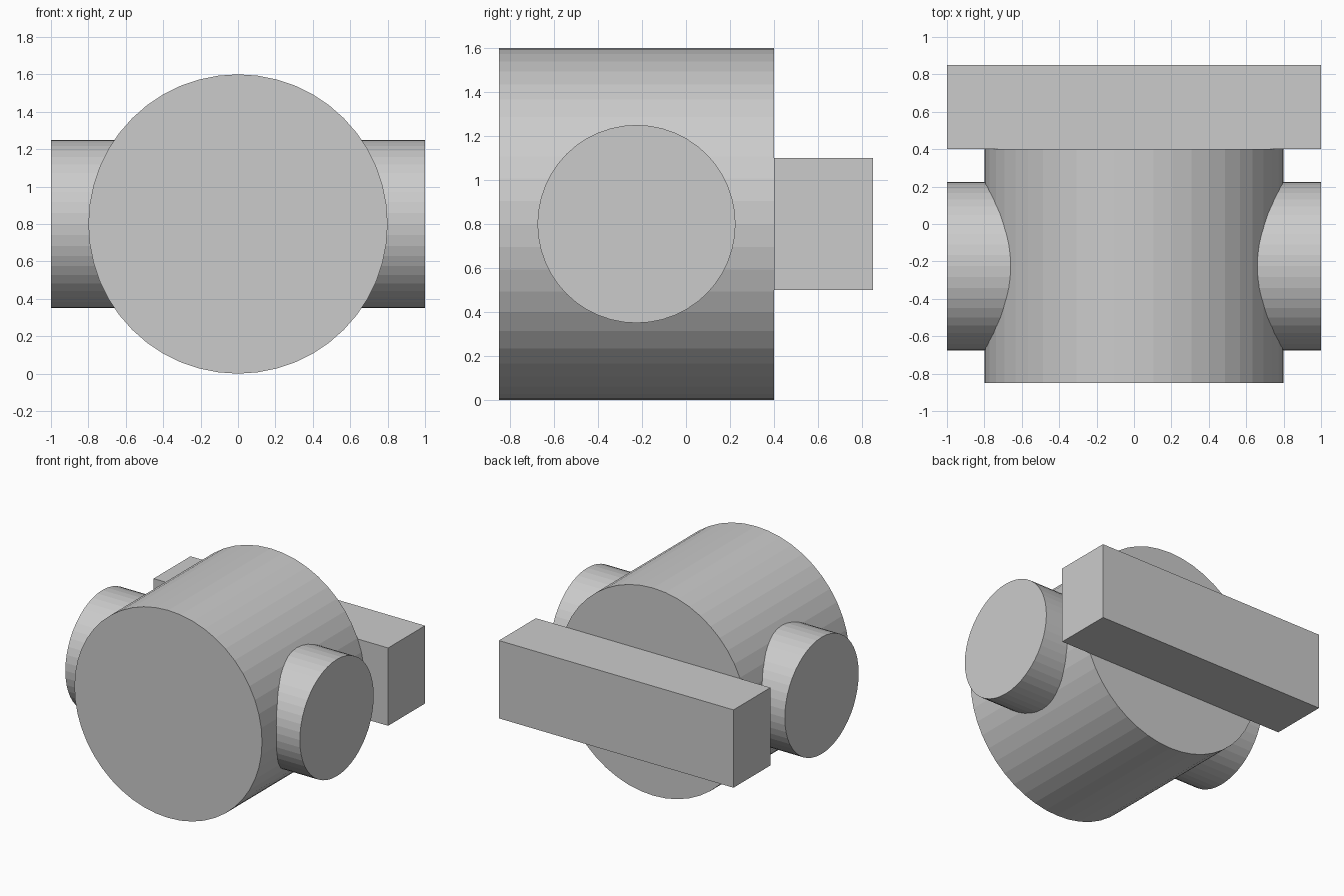
import bpy
from math import pi

if "Cube" in bpy.data.objects:
    bpy.data.objects.remove(bpy.data.objects["Cube"])


def cylinder(name, radius, length, location, rotation):
    bpy.ops.mesh.primitive_cylinder_add(vertices=48, radius=radius, depth=length,
                                        location=location, rotation=rotation)
    bpy.context.object.name = name


# Large drum running front to back
cylinder("main_drum", 0.8, 1.25, (0, -0.225, 0.8), (pi / 2, 0, 0))

# Smaller cylinder crossing the drum from side to side
cylinder("cross_cylinder", 0.45, 2.0, (0, -0.225, 0.8), (0, pi / 2, 0))

# Rectangular bar against the back of the drum
bpy.ops.mesh.primitive_cube_add(size=1, location=(0, 0.625, 0.8))
bar = bpy.context.object
bar.name = "back_bar"
bar.scale = (2.0, 0.45, 0.6)
bpy.ops.object.transform_apply(location=False, rotation=False, scale=True)
